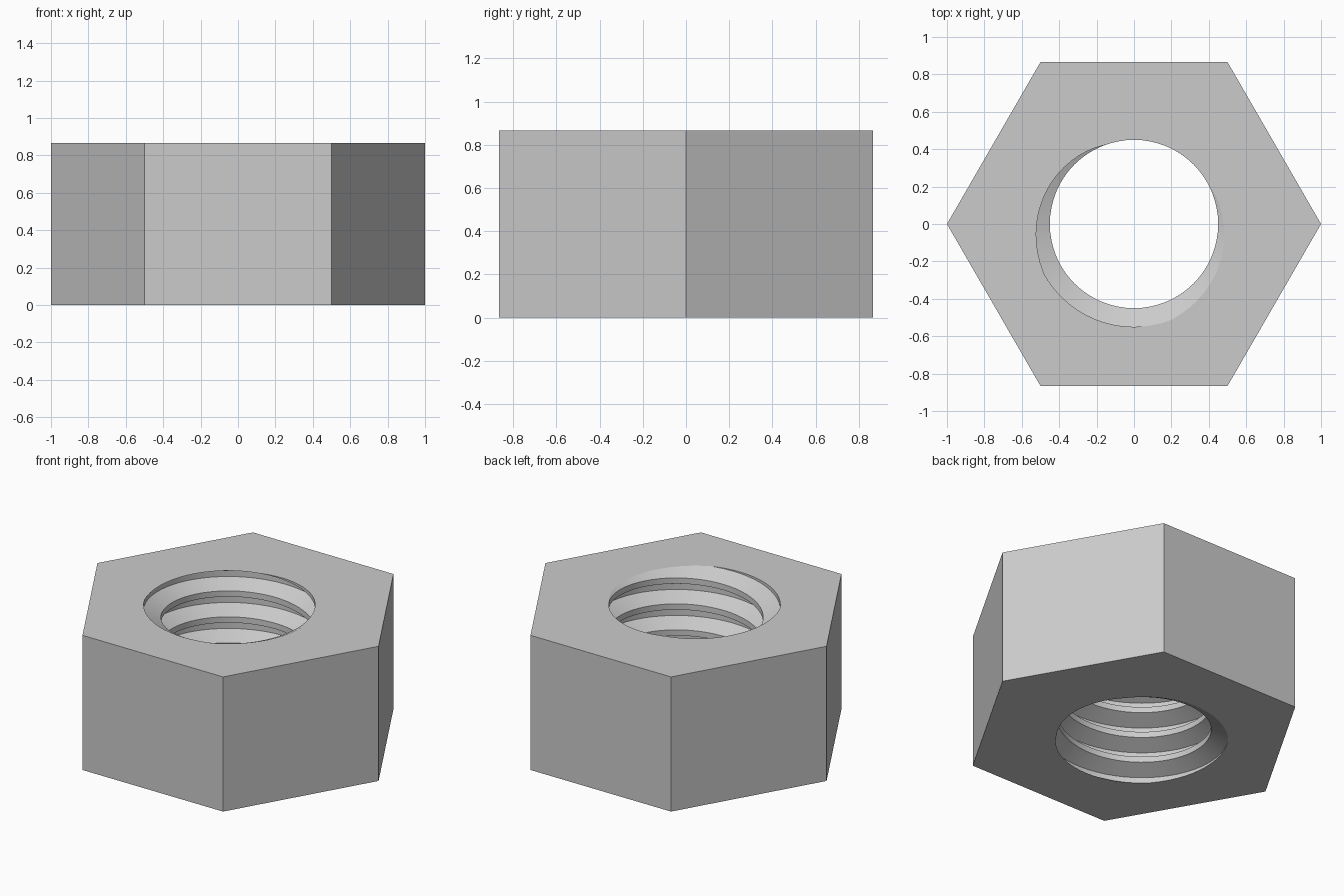
import bpy, bmesh, math
from mathutils import Vector

cube = bpy.data.objects.get("Cube")
if cube:
    bpy.data.objects.remove(cube, do_unlink=True)

HEIGHT = 0.866
PITCH = 0.167
MINOR, MAJOR = 0.45, 0.55
SEGMENTS = 64
TURNS = range(-8 * SEGMENTS, 2 * SEGMENTS + 1)
# Thread cross-section over one pitch: (phase in degrees, radius)
PROFILE = [(110, MINOR), (30, MINOR), (-70, MAJOR), (-150, MAJOR), (-250, MINOR)]

steel = bpy.data.materials.new("grey_steel")
steel.use_nodes = True
colour = (0.6, 0.6, 0.6, 1)
steel.diffuse_color = colour
steel.node_tree.nodes["Principled BSDF"].inputs["Base Color"].default_value = colour


def make_object(name, bm):
    bmesh.ops.recalc_face_normals(bm, faces=bm.faces[:])
    mesh = bpy.data.meshes.new(name)
    bm.to_mesh(mesh)
    bm.free()
    mesh.materials.append(steel)
    obj = bpy.data.objects.new(name, mesh)
    bpy.context.collection.objects.link(obj)
    return obj


# Hexagonal body
bm = bmesh.new()
ring = [bm.verts.new((math.cos(i * math.pi / 3), math.sin(i * math.pi / 3), 0))
        for i in range(6)]
base = bm.faces.new(ring)
top = bmesh.ops.extrude_face_region(bm, geom=[base])["geom"]
bmesh.ops.translate(bm, vec=(0, 0, HEIGHT),
                    verts=[v for v in top if isinstance(v, bmesh.types.BMVert)])
if not base.is_valid or len(bm.faces) < 8:
    bmesh.ops.holes_fill(bm, edges=bm.edges[:])
nut = make_object("hex_nut", bm)

# Right-handed helical thread cutter, swept from the cross-section
bm = bmesh.new()
previous = None
for step in TURNS:
    turn = step / SEGMENTS
    angle = math.tau * (step % SEGMENTS) / SEGMENTS
    row = [bm.verts.new((r * math.cos(angle), r * math.sin(angle),
                         HEIGHT + PITCH * (turn - phase / 360)))
           for phase, r in PROFILE]
    if previous:
        for k in range(len(row) - 1):
            bm.faces.new((previous[k], row[k], row[k + 1], previous[k + 1]))
    previous = row
bmesh.ops.remove_doubles(bm, verts=bm.verts[:], dist=0.0002)

# Close both ends of the cutter with cones
low = bm.verts.new((0, 0, -1))
high = bm.verts.new((0, 0, HEIGHT + 1))
for edge in [e for e in bm.edges if e.is_boundary]:
    a, b = edge.verts
    bm.faces.new((a, b, low if a.co.z < HEIGHT / 2 else high))
cutter = make_object("thread_cutter", bm)
cutter.hide_render = True

# Cut the threaded hole
cut = nut.modifiers.new("threaded_hole", "BOOLEAN")
cut.operation = "DIFFERENCE"
cut.solver = "EXACT"
cut.object = cutter
for obj in bpy.context.selected_objects:
    obj.select_set(False)
bpy.context.view_layer.objects.active = nut
nut.select_set(True)
bpy.ops.object.modifier_apply(modifier=cut.name)
bpy.data.objects.remove(cutter, do_unlink=True)

# Smooth thread, sharp edges
bpy.ops.object.shade_smooth_by_angle(angle=math.radians(20))
